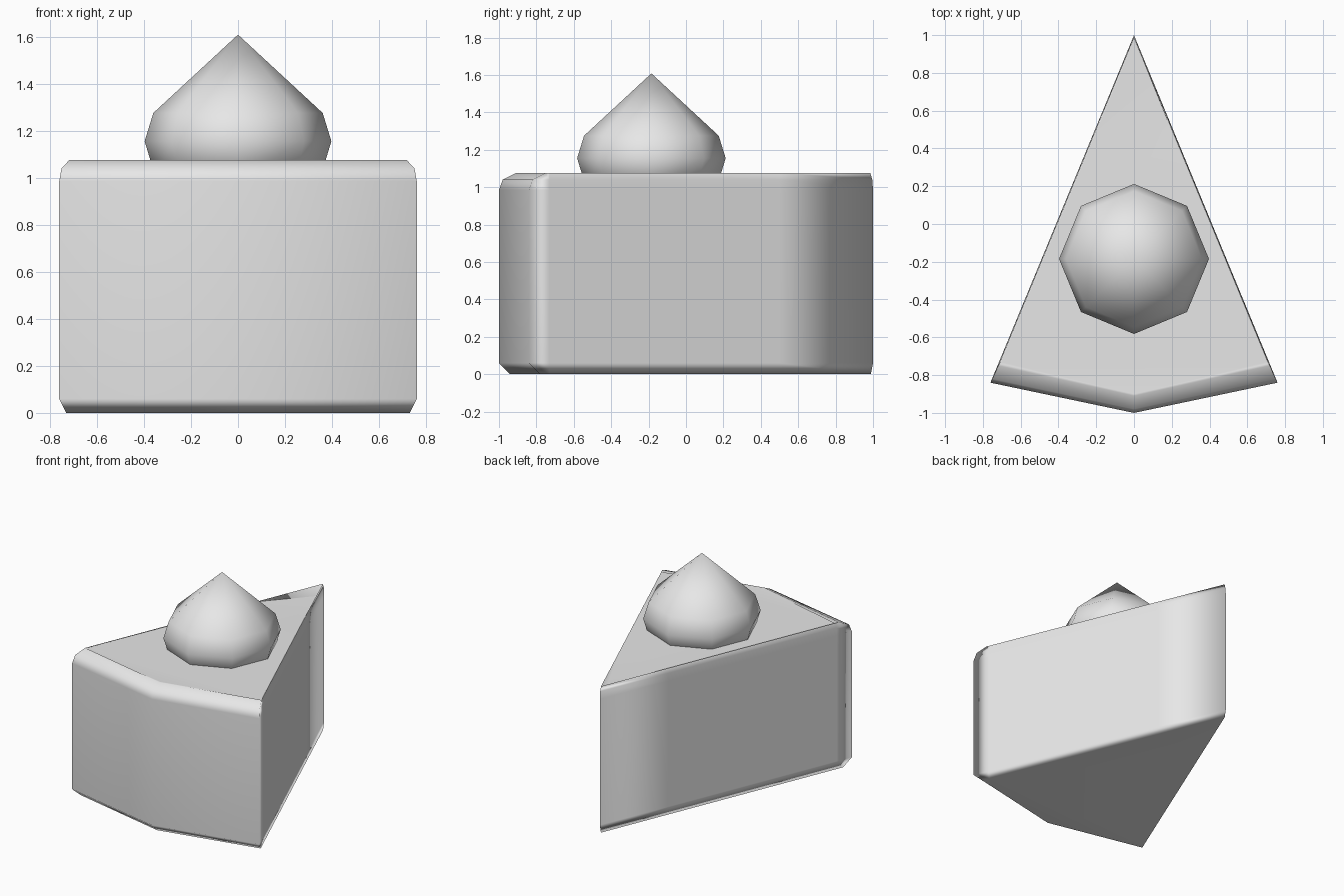
import bpy
import bmesh
import math

start = bpy.data.objects.get("Cube")
if start:
    bpy.data.objects.remove(start, do_unlink=True)

# One plain material
grey = bpy.data.materials.new("light grey")
grey.use_nodes = True
COLOUR = (0.8, 0.8, 0.8, 1)
grey.diffuse_color = COLOUR
grey.node_tree.nodes["Principled BSDF"].inputs["Base Color"].default_value = COLOUR


def make_object(name, bm):
    bmesh.ops.recalc_face_normals(bm, faces=bm.faces)
    for face in bm.faces:
        face.smooth = True
    mesh = bpy.data.meshes.new(name)
    bm.to_mesh(mesh)
    bm.free()
    mesh.materials.append(grey)
    obj = bpy.data.objects.new(name, mesh)
    bpy.context.collection.objects.link(obj)
    return obj


def bridge(bm, low, high):
    n = len(low)
    for i in range(n):
        j = (i + 1) % n
        bm.faces.new((low[i], low[j], high[j], high[i]))


SLOPE = 0.76 / 1.84


def wedge_outline(front_inset, tip_inset):
    """Kite outline: tip, left side, front middle, mirrored right side."""
    tip = 1 - tip_inset
    side = [(SLOPE * (tip - y), y) for y in (0.5, -0.73, -0.84 + front_inset)]
    mirrored = [(-x, y) for x, y in reversed(side)]
    return [(0, tip)] + side + [(0, -1 + front_inset)] + mirrored


# Cake wedge: height, front inset and tip inset of each level
levels = [(0, 0.06, 0.012), (0.06, 0, 0), (0.985, 0, 0),
          (1.04, 0.02, 0.004), (1.075, 0.09, 0.014)]
bm = bmesh.new()
rings = [[bm.verts.new((x, y, z)) for x, y in wedge_outline(f, t)]
         for z, f, t in levels]
for low, high in zip(rings, rings[1:]):
    bridge(bm, low, high)
bm.faces.new(rings[0])

# Thin rim with the top dipping slightly behind it at the tip and corners
dips = [0.08, 0.005, 0.005, 0.015, 0, 0.015, 0.005, 0.005]
inner = [bm.verts.new((x, y, 1.075 - d))
         for (x, y), d in zip(wedge_outline(0.1, 0.03), dips)]
bridge(bm, rings[-1], inner)
bm.faces.new((inner[0], inner[1], inner[7]))
bm.faces.new((inner[1], inner[2], inner[6], inner[7]))
bm.faces.new((inner[2], inner[3], inner[4]))
bm.faces.new((inner[4], inner[5], inner[6]))
bm.faces.new((inner[2], inner[4], inner[6]))
cake = make_object("cake_wedge", bm)
weighted = cake.modifiers.new("face weighted shading", "WEIGHTED_NORMAL")
weighted.keep_sharp = True

# Cream dollop: eight-sided rounded base rising to a point
SIDES = 8
bm = bmesh.new()
rings = []
for z, radius in ((1.0, 0.35), (1.155, 0.397), (1.275, 0.36)):
    ring = []
    for i in range(SIDES):
        a = math.tau * i / SIDES
        ring.append(bm.verts.new((radius * math.cos(a), -0.185 + radius * math.sin(a), z)))
    rings.append(ring)
for low, high in zip(rings, rings[1:]):
    bridge(bm, low, high)
bm.faces.new(rings[0])
peak = bm.verts.new((0, -0.185, 1.608))
for i in range(SIDES):
    bm.faces.new((rings[-1][i], rings[-1][(i + 1) % SIDES], peak))
make_object("cream_dollop", bm)
